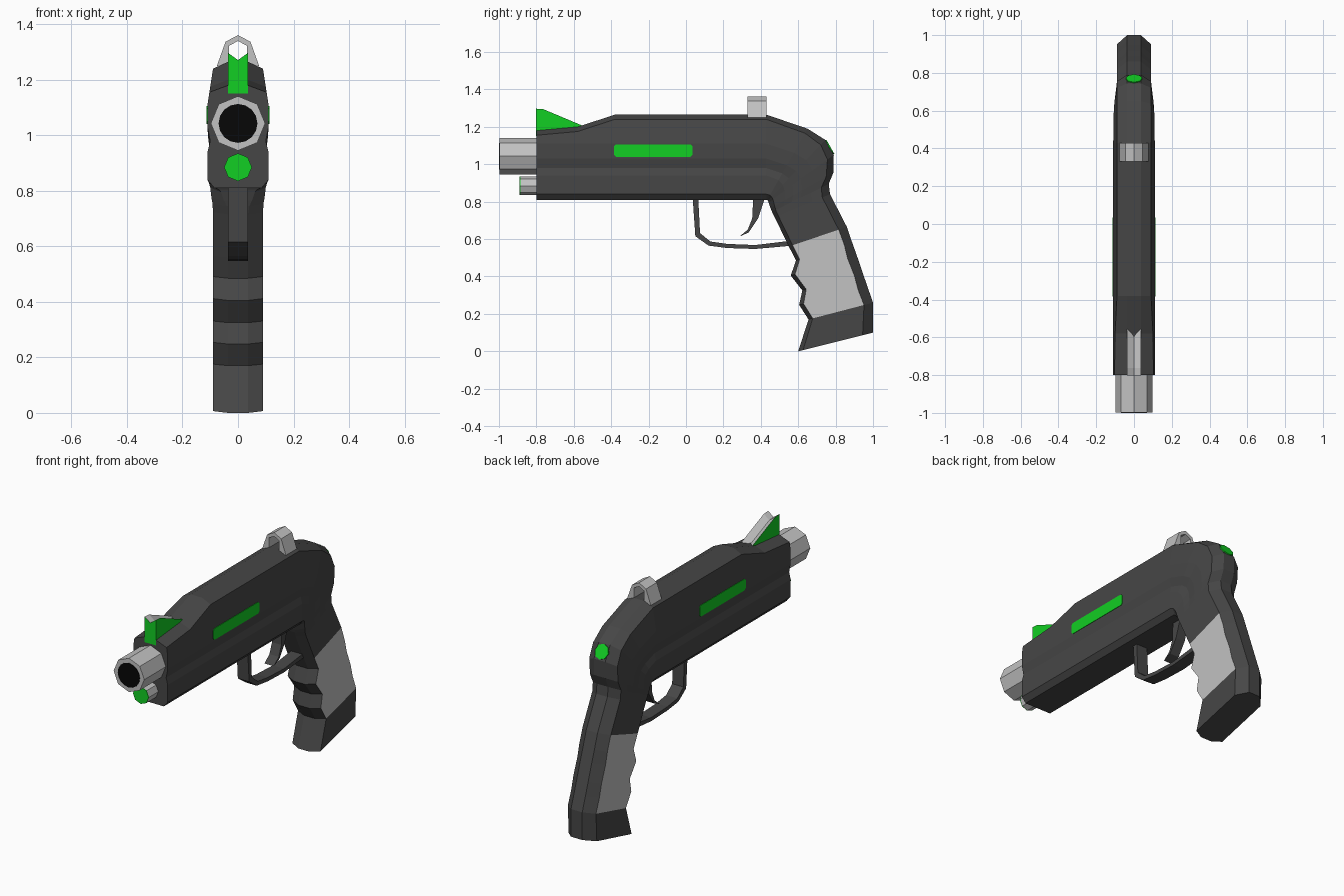
import bpy, bmesh, math

if "Cube" in bpy.data.objects:
    bpy.data.objects.remove(bpy.data.objects["Cube"])


def material(name, rgb):
    m = bpy.data.materials.new(name)
    m.diffuse_color = (*rgb, 1)
    m.use_nodes = True
    m.node_tree.nodes["Principled BSDF"].inputs["Base Color"].default_value = m.diffuse_color
    return m


DARK = material("dark_grey", (0.062, 0.062, 0.062))
LIGHT = material("light_grey", (0.54, 0.54, 0.54))
GREEN = material("bright_green", (0.006, 0.62, 0.017))
BLACK = material("black", (0.002, 0.002, 0.002))


def make(name, verts, faces, mats):
    me = bpy.data.meshes.new(name)
    bm = bmesh.new()
    vs = [bm.verts.new(v) for v in verts]
    for f, mi in faces:
        bm.faces.new([vs[i] for i in f]).material_index = mi
    bmesh.ops.recalc_face_normals(bm, faces=bm.faces)
    bm.to_mesh(me)
    bm.free()
    for m in mats:
        me.materials.append(m)
    ob = bpy.data.objects.new(name, me)
    bpy.context.collection.objects.link(ob)
    return ob


def loft(name, rings, mats, rule=lambda s, j: 0):
    """Skin closed rings of equal length and cap both ends."""
    n = len(rings[0])
    faces = [(list(range(n)), 0), ([(len(rings) - 1) * n + i for i in range(n)], 0)]
    for s in range(len(rings) - 1):
        for j in range(n):
            k = (j + 1) % n
            faces.append(([s * n + j, s * n + k, (s + 1) * n + k, (s + 1) * n + j], rule(s, j)))
    return make(name, [v for r in rings for v in r], faces, mats)


def prism_x(name, pts, a, b, mat):
    return loft(name, [[(x, y, z) for y, z in pts] for x in (a, b)], [mat])


def prism_y(name, pts, a, b, mat):
    return loft(name, [[(x, y, z) for x, z in pts] for y in (a, b)], [mat])


def circle(r, z, n):
    return [(r * math.sin(2 * math.pi * i / n), z + r * math.cos(2 * math.pi * i / n)) for i in range(n)]


def mirrored(half):
    return half + [(-x, y, z) for x, y, z in reversed(half)]


# Body and grip: one skin from the muzzle, round the back, to the grip base
BODY_X = [.085, .11, .11, .10, .11, .11, .09, .036]
BODY_Z = [.81, .84, .94, .98, 1.03, 1.11]
BODY_T = [0, .066, .286, .374, .484, .66, .945, 1]
GRIP_X = [.036, .09, .09, .09, .09, .09, .09, .036]
GRIP_T = [0, .065, .2, .35, .5, .68, .86, 1]

rings = []
for y, top in [(-.8, 1.18), (-.58, 1.2), (-.38, 1.265), (.43, 1.265)]:
    zs = BODY_Z + [top - .025, top]
    xs = BODY_X[:]
    xs[6] = .11 - .02 * (top - .025 - 1.11) / .13
    rings.append(mirrored([(x, y, z) for x, z in zip(xs, zs)]))

SECTIONS = [  # front point, back point, blend from body to grip profile
    ((.435, .81), (.65, 1.19), .1), ((.438, .805), (.745, 1.13), .3),
    ((.442, .795), (.79, 1.05), .5), ((.452, .765), (.788, .955), .7),
    ((.46, .745), (.763, .895), .9), ((.475, .715), (.77, .84), 1),
    ((.55, .56), (.86, .665), 1), ((.588, .485), (.889, .58), 1),
    ((.56, .405), (.914, .51), 1), ((.622, .325), (.946, .416), 1),
    ((.605, .248), (.971, .343), 1), ((.655, .17), (1, .26), 1),
    ((.6, 0), (1, .1), 1)]
for (fy, fz), (by, bz), k in SECTIONS:
    half = []
    for i in range(8):
        t = BODY_T[i] * (1 - k) + GRIP_T[i] * k
        half.append((BODY_X[i] * (1 - k) + GRIP_X[i] * k, fy + (by - fy) * t, fz + (bz - fz) * t))
    rings.append(mirrored(half))


def grip_panel(s, j):
    return int(10 <= s <= 14 and (1 <= j <= 5 or 9 <= j <= 13))


loft("body_and_grip", rings, [DARK, LIGHT], grip_panel)

# Barrel, bore and lower rod with its green lens
prism_y("barrel", circle(.098, 1.043, 8), -.997, -.78, LIGHT)
prism_y("bore", circle(.07, 1.043, 16), -1, -.99, BLACK)
prism_y("lower_rod", circle(.05, .885, 8), -.885, -.78, LIGHT)
prism_y("rod_lens", circle(.05, .885, 8), -.889, -.885, GREEN)

# Front sight: green wedge with a light V groove along the top
w = .036
sight = []
for y, z in [(-.802, 1.297), (-.762, 1.294), (-.55, 1.205)]:
    sight.append([(-w, y, 1.15), (w, y, 1.15), (w, y, z), (0, y, z - .026), (-w, y, z)])
loft("front_sight", sight, [GREEN, LIGHT], lambda s, j: int(j in (2, 3)))

# Rear sight: angular arch
outer = [(-.076, 1.25), (-.045, 1.337), (-.02, 1.36), (.02, 1.36), (.045, 1.337), (.076, 1.25)]
outer[2:4] = [(0, 1.361)]
inner = [(.033, 1.25), (.033, 1.322), (0, 1.34), (-.033, 1.322), (-.033, 1.25)]
prism_y("rear_sight", outer + inner, .33, .43, LIGHT)

# Green side strips with clipped corners
c = .01
y0, y1, z0, z1 = -.385, .035, 1.04, 1.106
strip = [(y0 + c, z0), (y1 - c, z0), (y1, z0 + c), (y1, z1 - c),
         (y1 - c, z1), (y0 + c, z1), (y0, z1 - c), (y0, z0 + c)]
for side, name in ((1, "right_strip"), (-1, "left_strip")):
    prism_x(name, strip, side * .106, side * .113, GREEN)

# Green disc on the back slope
disc = prism_y("rear_disc", circle(.043, 0, 8), -.004, .004, GREEN)
disc.location = (0, .7685, 1.091)
disc.rotation_euler.x = math.atan2(.045, .08)

# Trigger guard and trigger
guard = [(.035, .83), (.05, .615), (.12, .565), (.22, .552), (.37, .547), (.57, .565),
         (.57, .592), (.37, .568), (.22, .574), (.13, .587), (.075, .632), (.065, .83)]
prism_x("trigger_guard", guard, -.036, .036, DARK)
trigger = [(.36, .83), (.354, .71), (.33, .65), (.285, .613), (.335, .635), (.385, .71), (.425, .83)]
prism_x("trigger", trigger, -.03, .03, DARK)
